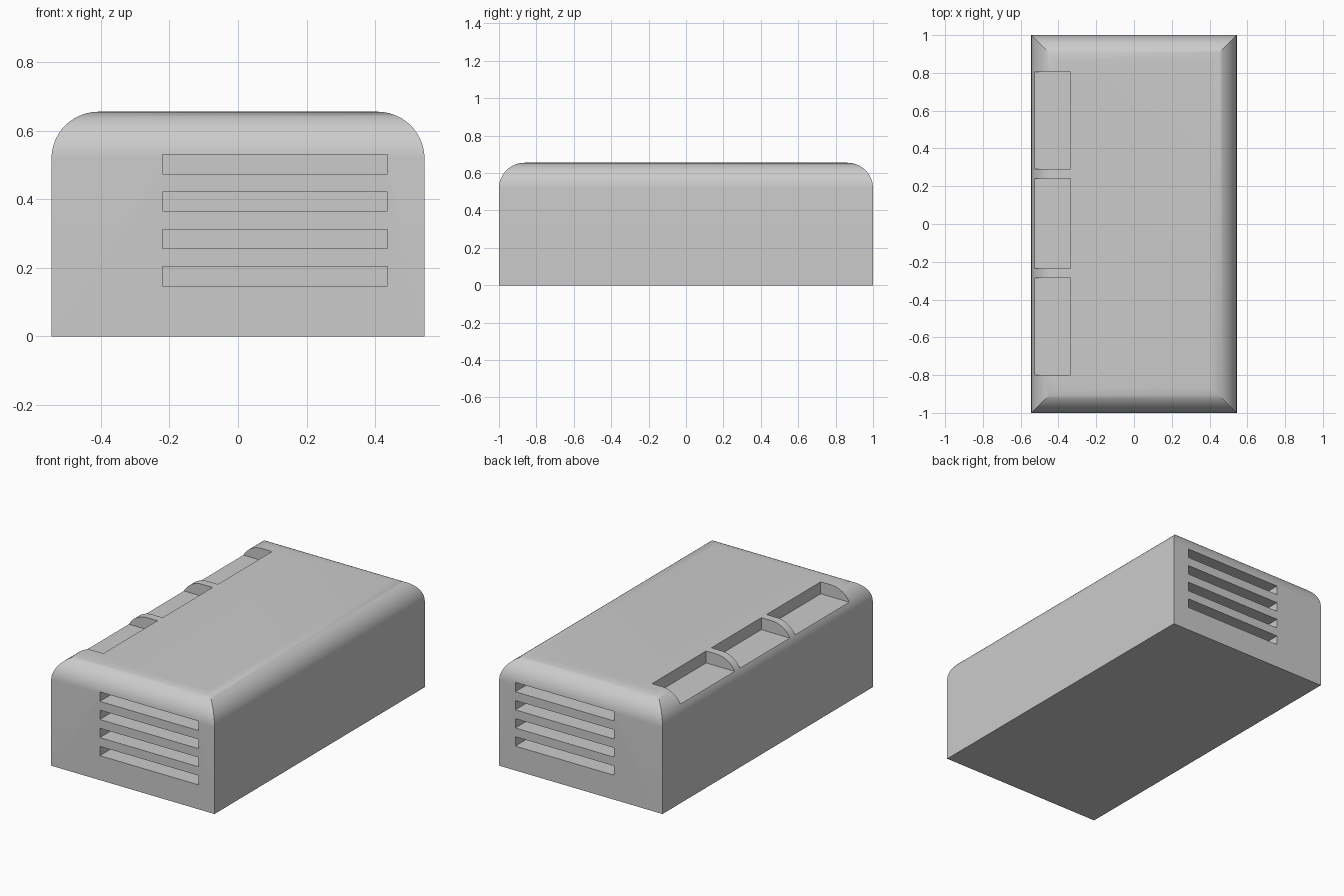
import bpy
import bmesh
import math

cube = bpy.data.objects.get("Cube")
if cube:
    bpy.data.objects.remove(cube, do_unlink=True)

HALF_X, HALF_Y, HEIGHT, RADIUS = 0.544, 1.0, 0.655, 0.137
SEGMENTS = 14

grey = bpy.data.materials.new("plain grey")
grey.use_nodes = True
COLOUR = (0.6, 0.6, 0.6, 1)
grey.diffuse_color = COLOUR
grey.node_tree.nodes["Principled BSDF"].inputs["Base Color"].default_value = COLOUR


def make_object(name, bm):
    bmesh.ops.recalc_face_normals(bm, faces=bm.faces)
    mesh = bpy.data.meshes.new(name)
    bm.to_mesh(mesh)
    bm.free()
    mesh.materials.append(grey)
    obj = bpy.data.objects.new(name, mesh)
    bpy.context.collection.objects.link(obj)
    return obj


def add_box(bm, low, high):
    verts = bmesh.ops.create_cube(bm, size=1)["verts"]
    for v in verts:
        v.co = [(a + b) / 2 + c * (b - a) for a, b, c in zip(low, high, v.co)]


# Casing: stacked rectangles give rounded top edges with mitred corners
bm = bmesh.new()
levels = [(0, 0)]
for i in range(SEGMENTS + 1):
    a = math.pi / 2 * i / SEGMENTS
    levels.append((RADIUS * (1 - math.cos(a)), HEIGHT - RADIUS * (1 - math.sin(a))))
rings = []
for inset, z in levels:
    x, y = HALF_X - inset, HALF_Y - inset
    rings.append([bm.verts.new((sx * x, sy * y, z))
                  for sx, sy in ((-1, -1), (1, -1), (1, 1), (-1, 1))])
for lower, upper in zip(rings, rings[1:]):
    for i in range(4):
        j = (i + 1) % 4
        bm.faces.new((lower[i], lower[j], upper[j], upper[i]))
bm.faces.new(rings[0])
bm.faces.new(rings[-1])
casing = make_object("casing", bm)

# Cutter: four vent slots in each end, three pockets along one top edge
bm = bmesh.new()
for side in (-1, 1):
    for i in range(4):
        z = 0.147 + i * 0.109
        ys = sorted((side * 0.85, side * 1.1))
        add_box(bm, (-0.22, ys[0], z), (0.436, ys[1], z + 0.056))
for y0, y1 in ((-0.80, -0.285), (-0.235, 0.24), (0.29, 0.805)):
    add_box(bm, (-0.7, y0, 0.583), (-0.337, y1, 0.8))
cutter = make_object("slot_cutter", bm)
cutter.hide_render = True

# Cut the openings, then drop the cutter
bpy.ops.object.select_all(action="DESELECT")
casing.select_set(True)
bpy.context.view_layer.objects.active = casing
cut = casing.modifiers.new("openings", "BOOLEAN")
cut.operation = "DIFFERENCE"
cut.solver = "EXACT"
cut.object = cutter
bpy.ops.object.modifier_apply(modifier=cut.name)
bpy.data.objects.remove(cutter, do_unlink=True)
bpy.ops.object.shade_smooth_by_angle(angle=math.radians(30))
